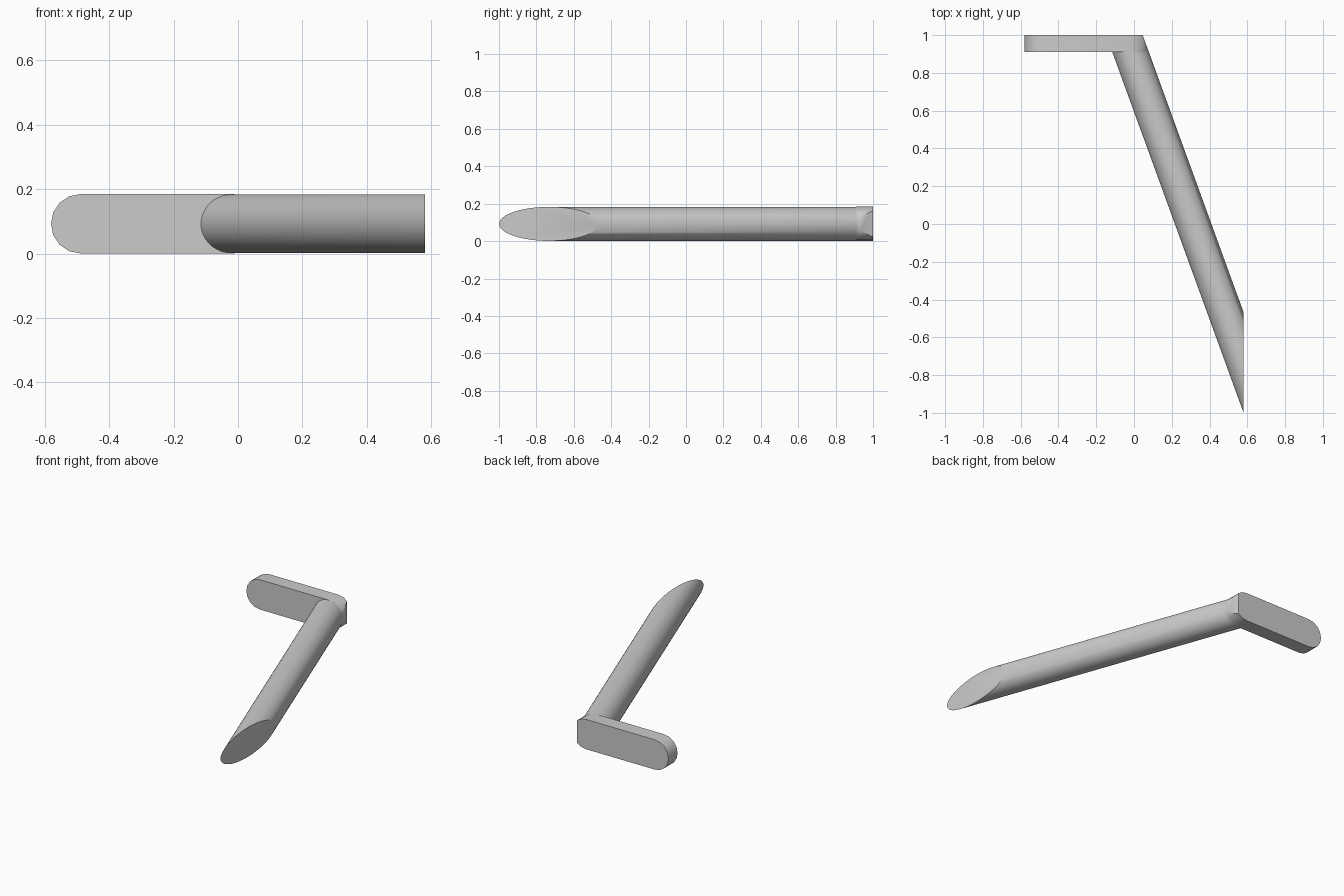
import bpy, bmesh, math
from mathutils import Vector

if "Cube" in bpy.data.objects:
    bpy.data.objects.remove(bpy.data.objects["Cube"])

ANGLE = math.radians(20)
MID_Z = 0.0922
ROD_R = 0.091
X_END = 0.58
axis = Vector((-math.sin(ANGLE), math.cos(ANGLE), 0))
side = Vector((math.cos(ANGLE), math.sin(ANGLE), 0))
base = Vector((X_END, -0.733, MID_Z))          # rod axis where it meets the x cut


def finish(bm, name):
    bmesh.ops.recalc_face_normals(bm, faces=bm.faces[:])
    mesh = bpy.data.meshes.new(name)
    bm.to_mesh(mesh)
    bm.free()
    obj = bpy.data.objects.new(name, mesh)
    bpy.context.collection.objects.link(obj)
    bpy.ops.object.select_all(action='DESELECT')
    obj.select_set(True)
    bpy.context.view_layer.objects.active = obj
    bpy.ops.object.shade_smooth_by_angle(angle=math.radians(35))


# Slanted round rod, cut off square to x at one end and to y at the other
def rod_ring(bm, i, value, n=48):
    ring = []
    for k in range(n):
        a = 2 * math.pi * k / n
        p = base + ROD_R * (math.cos(a) * side + math.sin(a) * Vector((0, 0, 1)))
        p += axis * ((value - p[i]) / axis[i])
        ring.append(bm.verts.new(p))
    return ring


bm = bmesh.new()
near, far = rod_ring(bm, 0, X_END), rod_ring(bm, 1, 0.94)
bm.faces.new(near)
bm.faces.new(far)
for k in range(len(near)):
    j = (k + 1) % len(near)
    bm.faces.new((near[k], near[j], far[j], far[k]))
finish(bm, "slanted_rod")

# Mounting plate: rounded bar, trimmed flush with the outside of the rod
bm = bmesh.new()
outline = []
for cx, start in ((-0.0145, -math.pi / 2), (-X_END + MID_Z, math.pi / 2)):
    for k in range(9):
        a = start + math.pi * k / 8
        outline.append(bm.verts.new((cx + MID_Z * math.cos(a), 0.91,
                                     MID_Z + MID_Z * math.sin(a))))
face = bm.faces.new(outline)
ext = bmesh.ops.extrude_face_region(bm, geom=[face], use_keep_orig=True)
bmesh.ops.translate(bm, vec=(0, 0.09, 0),
                    verts=[v for v in ext['geom'] if isinstance(v, bmesh.types.BMVert)])
cut = bmesh.ops.bisect_plane(bm, geom=bm.verts[:] + bm.edges[:] + bm.faces[:],
                             plane_co=base + side * ROD_R, plane_no=side,
                             clear_outer=True)
bmesh.ops.holes_fill(bm, edges=[e for e in bm.edges if e.is_boundary], sides=0)
finish(bm, "mounting_plate")
